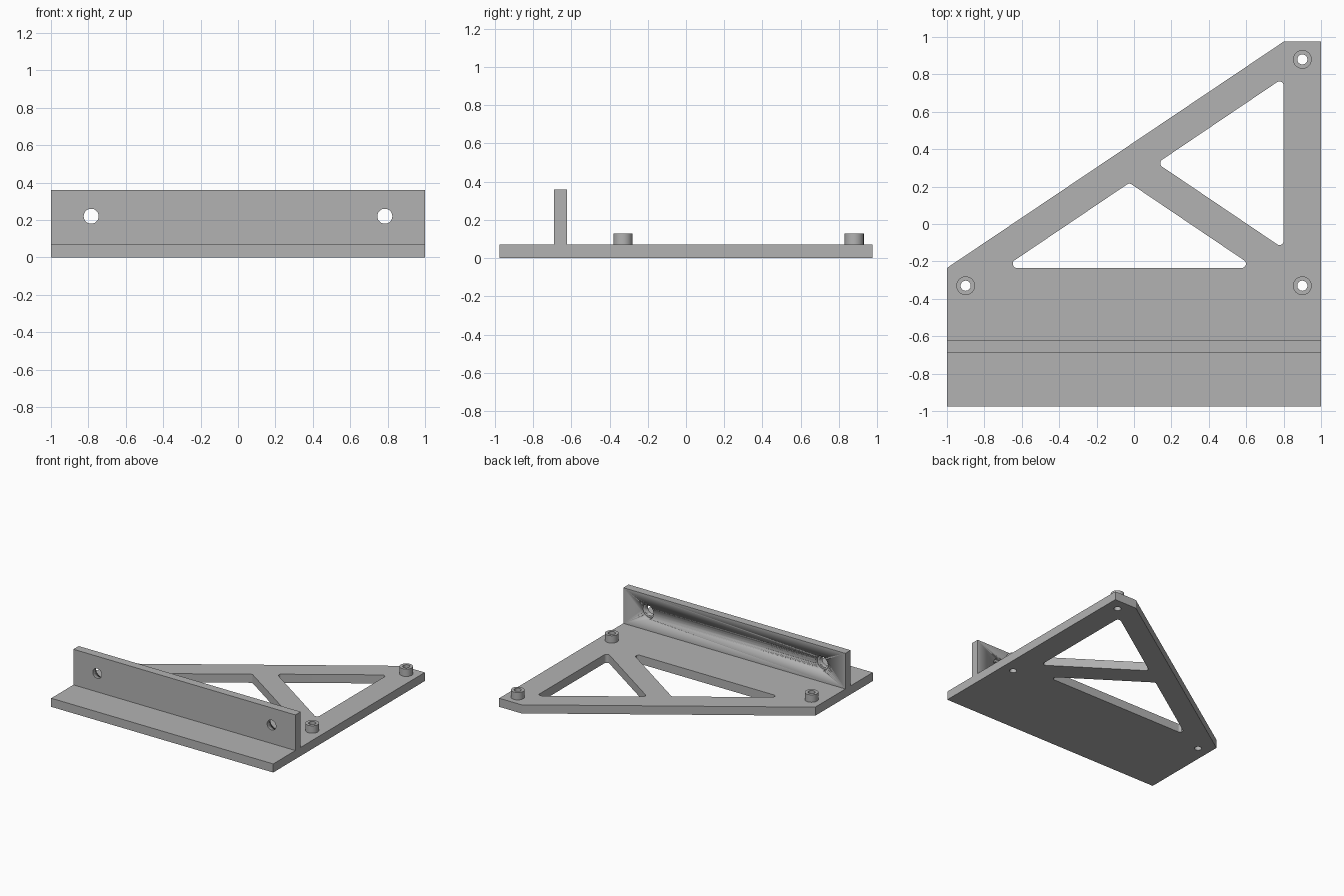
import bpy
from math import cos, sin, tan, pi
from mathutils import Vector

cube = bpy.data.objects.get("Cube")
if cube:
    bpy.data.objects.remove(cube)

grey = bpy.data.materials.new("plain grey")
grey.use_nodes = True
colour = (0.45, 0.45, 0.45, 1)
grey.diffuse_color = colour
grey.node_tree.nodes["Principled BSDF"].inputs["Base Color"].default_value = colour

PLATE, BOSS_TOP, WALL_TOP = 0.07, 0.13, 0.36
WALL_FRONT, WALL_BACK = -0.69, -0.622


def circle(x, y, r, n=40):
    return [(x + r * cos(2 * pi * i / n), y + r * sin(2 * pi * i / n)) for i in range(n)]


def rounded(corners, r, steps=8):
    """Polygon with every corner replaced by an arc of radius r."""
    points = []
    for i, corner in enumerate(corners):
        p = Vector(corner)
        a = (Vector(corners[i - 1]) - p).normalized()
        b = (Vector(corners[(i + 1) % len(corners)]) - p).normalized()
        half = a.angle(b) / 2
        centre = p + (a + b).normalized() * r / sin(half)
        start = p + a * r / tan(half) - centre
        end = p + b * r / tan(half) - centre
        for s in range(steps + 1):
            t = s / steps
            arm = (start * (1 - t) + end * t).normalized() * r
            points.append(tuple(centre + arm))
    return points


def slab(name, loops, low, high, upright=False):
    """Extrude an outline with holes; upright slabs extrude along y."""
    curve = bpy.data.curves.new(name, "CURVE")
    curve.dimensions = "2D"
    curve.fill_mode = "BOTH"
    curve.extrude = (high - low) / 2
    for loop in loops:
        spline = curve.splines.new("POLY")
        spline.points.add(len(loop) - 1)
        for point, (x, y) in zip(spline.points, loop):
            point.co = (x, y, 0, 1)
        spline.use_cyclic_u = True
    obj = bpy.data.objects.new(name, curve)
    bpy.context.collection.objects.link(obj)
    middle = (low + high) / 2
    if upright:
        obj.rotation_euler.x = pi / 2
        obj.location.y = middle
    else:
        obj.location.z = middle
    bpy.ops.object.select_all(action="DESELECT")
    obj.select_set(True)
    bpy.context.view_layer.objects.active = obj
    bpy.ops.object.convert(target="MESH")
    obj = bpy.context.object
    obj.data.materials.clear()
    obj.data.materials.append(grey)
    bpy.ops.object.mode_set(mode="EDIT")
    bpy.ops.mesh.select_all(action="SELECT")
    bpy.ops.mesh.remove_doubles(threshold=0.0001)
    bpy.ops.mesh.normals_make_consistent(inside=False)
    bpy.ops.object.mode_set(mode="OBJECT")
    bpy.ops.object.shade_smooth_by_angle(angle=pi / 6)
    return obj


# Base plate with two rounded triangular windows and three screw holes
bosses = {"left_front": (0.9, -0.33), "left_back": (0.9, 0.88), "right_front": (-0.9, -0.33)}
outline = [(-1, -0.975), (1, -0.975), (1, 0.975), (0.8, 0.975), (-1, -0.235)]
front_window = [(-0.699, -0.235), (0.649, -0.235), (-0.025, 0.22)]
side_window = [(0.8, -0.132), (0.8, 0.782), (0.123, 0.325)]
holes = [circle(x, y, 0.027) for x, y in bosses.values()]
slab("base_plate", [outline, rounded(front_window, 0.022), rounded(side_window, 0.022)] + holes,
     0, PLATE)

# Hollow screw bosses
for place, (x, y) in bosses.items():
    slab("boss_" + place, [circle(x, y, 0.05), circle(x, y, 0.027)], PLATE, BOSS_TOP)

# Upright wall with bolt holes, counterbored from behind
face = [(-1, PLATE), (1, PLATE), (1, WALL_TOP), (-1, WALL_TOP)]
bolts = [(side * 0.785, 0.22) for side in (-1, 1)]
wall = slab("upright_wall", [face] + [circle(x, z, 0.04) for x, z in bolts],
            WALL_FRONT, WALL_BACK, upright=True)
for x, z in bolts:
    cutter = slab("counterbore_cutter", [circle(x, z, 0.058)], WALL_BACK - 0.03,
                  WALL_BACK + 0.05, upright=True)
    cutter.hide_render = True
    cutter.hide_viewport = True
    cut = wall.modifiers.new("counterbore", "BOOLEAN")
    cut.object = cutter
    cut.solver = "EXACT"
